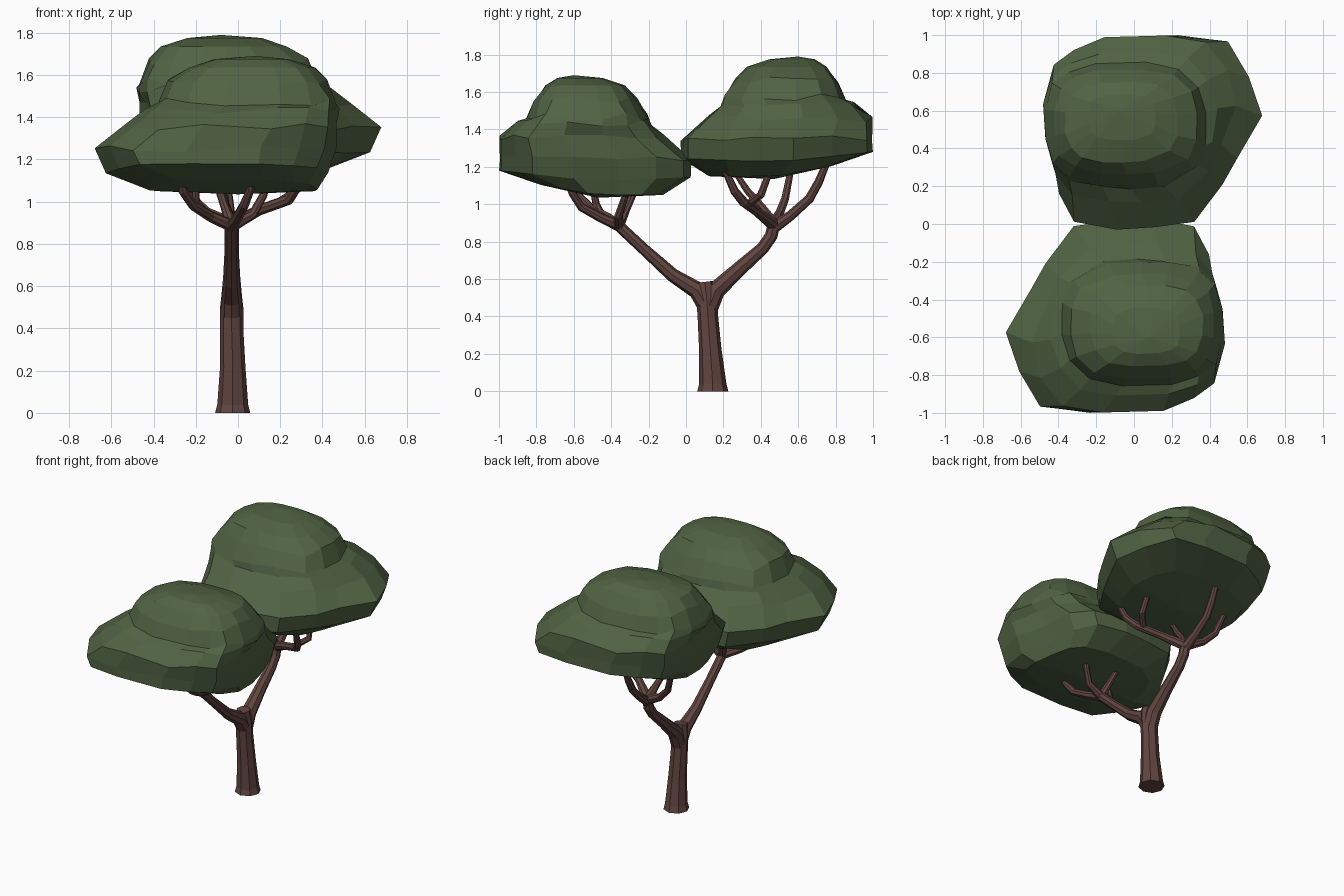
import bpy, bmesh, math, random
from mathutils import Matrix

random.seed(7)


def material(name, color):
    m = bpy.data.materials.new(name)
    m.diffuse_color = (*color, 1)
    return m


leaf = material("leaf_green", (0.08, 0.125, 0.056))
bark = material("bark_brown", (0.12, 0.06, 0.05))

# Leaf crown: one plan outline fitted into a bounding box at each level
OUTLINE = [(-.33, .0), (-.1, -.04), (.1, -.03), (.31, .0), (.46, .2), (.54, .34),
           (.67, .57), (.6, .78), (.49, .97), (.24, 1.0), (-.12, .99), (-.3, .91),
           (-.42, .82), (-.48, .6), (-.43, .35), (-.41, .15)]
# z, x min, x max, y min, y max, share of rounded box in the plan
LEVELS = [(1.15, -.38, .42, .12, .78, .6), (1.225, -.43, .63, -.03, 1.0, 0),
          (1.35, -.47, .68, -.03, 1.0, 0), (1.455, -.48, .55, .10, 1.0, .4),
          (1.535, -.485, .45, .18, .92, .7), (1.57, -.48, .39, .20, .86, 1),
          (1.66, -.44, .35, .26, .82, 1),
          (1.735, -.37, .24, .32, .76, 1), (1.775, -.25, .12, .44, .69, 1)]


def build_crown():
    bm = bmesh.new()
    rings = []
    for i, (z, x0, x1, y0, y1, box) in enumerate(LEVELS):
        ring = []
        for x, y in OUTLINE:
            u, v = (x - .095) / .575, (y - .48) / .52
            # blend of the pointed outline and a rounded box
            k = (abs(u) ** 3 + abs(v) ** 3) ** (-1 / 3)
            u, v = u + (u * k - u) * box, v + (v * k - v) * box
            s = 1 - random.uniform(0, .045 if i > 2 else .01)
            dz = random.uniform(-.02, .02) if 1 < i < 7 else 0
            # underside rises outwards
            if i == 0:
                dz = .06 * max(0, v - .1)
            if i == 1:
                dz = .055 * max(0, v) - .02 * min(0, v)
            ring.append(bm.verts.new(((x0 + x1) / 2 + u * s * (x1 - x0) / 2,
                                      (y0 + y1) / 2 + v * s * (y1 - y0) / 2, z + dz)))
        rings.append(ring)
    n = len(OUTLINE)
    for a, b in zip(rings, rings[1:]):
        for k in range(n):
            bm.faces.new((a[k], a[(k + 1) % n], b[(k + 1) % n], b[k]))
    for ring, tip in ((rings[0], (0, .47, 1.135)), (rings[-1], (-.08, .6, 1.79))):
        c = bm.verts.new(tip)
        for k in range(n):
            bm.faces.new((ring[k], ring[(k + 1) % n], c))
    bmesh.ops.recalc_face_normals(bm, faces=bm.faces)
    me = bpy.data.meshes.new("crown")
    bm.to_mesh(me)
    bm.free()
    me.materials.append(leaf)
    return me


# The front crown is the back crown turned half round and lowered
crown = build_crown()
back = bpy.data.objects.new("back_crown", crown)
front = bpy.data.objects.new("front_crown", crown.copy())
front.data.transform(Matrix.Translation((0, 0, -.1)) @ Matrix.Rotation(math.pi, 4, 'Z'))
for o in (back, front):
    bpy.context.collection.objects.link(o)


# Trunk and branches: eight-sided tapered tubes, points are (x, y, z, radius)
def branches(name, paths):
    cu = bpy.data.curves.new(name, 'CURVE')
    cu.dimensions = '3D'
    cu.bevel_depth = 1
    cu.bevel_resolution = 2
    cu.use_fill_caps = True
    for path in paths:
        sp = cu.splines.new('POLY')
        sp.use_smooth = False
        sp.points.add(len(path) - 1)
        for p, (x, y, z, r) in zip(sp.points, path):
            p.co = (x, y, z, 1)
            p.radius = r
    cu.materials.append(bark)
    o = bpy.data.objects.new(name, cu)
    bpy.context.collection.objects.link(o)
    bpy.ops.object.select_all(action='DESELECT')
    o.select_set(True)
    bpy.context.view_layer.objects.active = o
    bpy.ops.object.convert(target='MESH')


branches("trunk", [[(-.025, .143, 0, .083), (-.025, .143, .04, .073), (-.025, .13, .22, .06),
                    (-.03, .117, .40, .055), (-.03, .11, .50, .055), (-.03, .10, .585, .045)]])

B = (-.03, .47, .89, .034)
branches("back_limb", [
    [(-.03, .12, .44, .05), (-.03, .16, .54, .05), (-.03, .28, .65, .04),
     (-.03, .41, .765, .034), (-.03, .455, .83, .034), B],
    [B, (.10, .38, .96, .026), (.24, .31, 1.01, .026), (.28, .26, 1.07, .023), (.30, .21, 1.18, .018)],
    [(.2, .33, 1.0, .022), (.27, .40, 1.05, .021), (.26, .45, 1.18, .017)],
    [(-.03, .46, .87, .034), (-.04, .56, .94, .027), (-.05, .66, 1.03, .025),
     (-.05, .71, 1.12, .023), (-.05, .76, 1.24, .018)],
    [B, (-.15, .50, .95, .025), (-.23, .53, 1.03, .022), (-.28, .56, 1.18, .018)],
    [B, (-.06, .41, .98, .022), (-.08, .33, 1.07, .02), (-.09, .27, 1.16, .016)]])

F = (-.03, -.36, .885, .03)
branches("front_limb", [
    [(-.03, .12, .44, .05), (-.03, .06, .54, .048), (-.03, -.07, .62, .037),
     (-.03, -.22, .755, .031), F],
    [F, (0, -.46, .93, .025), (.03, -.56, .985, .023), (.06, -.61, 1.06, .02), (.07, -.64, 1.14, .017)],
    [F, (.07, -.36, .94, .022), (.12, -.33, 1.03, .019), (.14, -.31, 1.1, .016)],
    [F, (-.13, -.42, .93, .026), (-.21, -.51, .98, .024), (-.26, -.58, 1.05, .022), (-.28, -.62, 1.14, .017)],
    [(-.17, -.46, .955, .022), (-.2, -.48, 1.0, .02), (-.2, -.5, 1.1, .017)],
    [F, (-.06, -.32, .97, .021), (-.09, -.28, 1.06, .019), (-.1, -.26, 1.1, .016)]])
